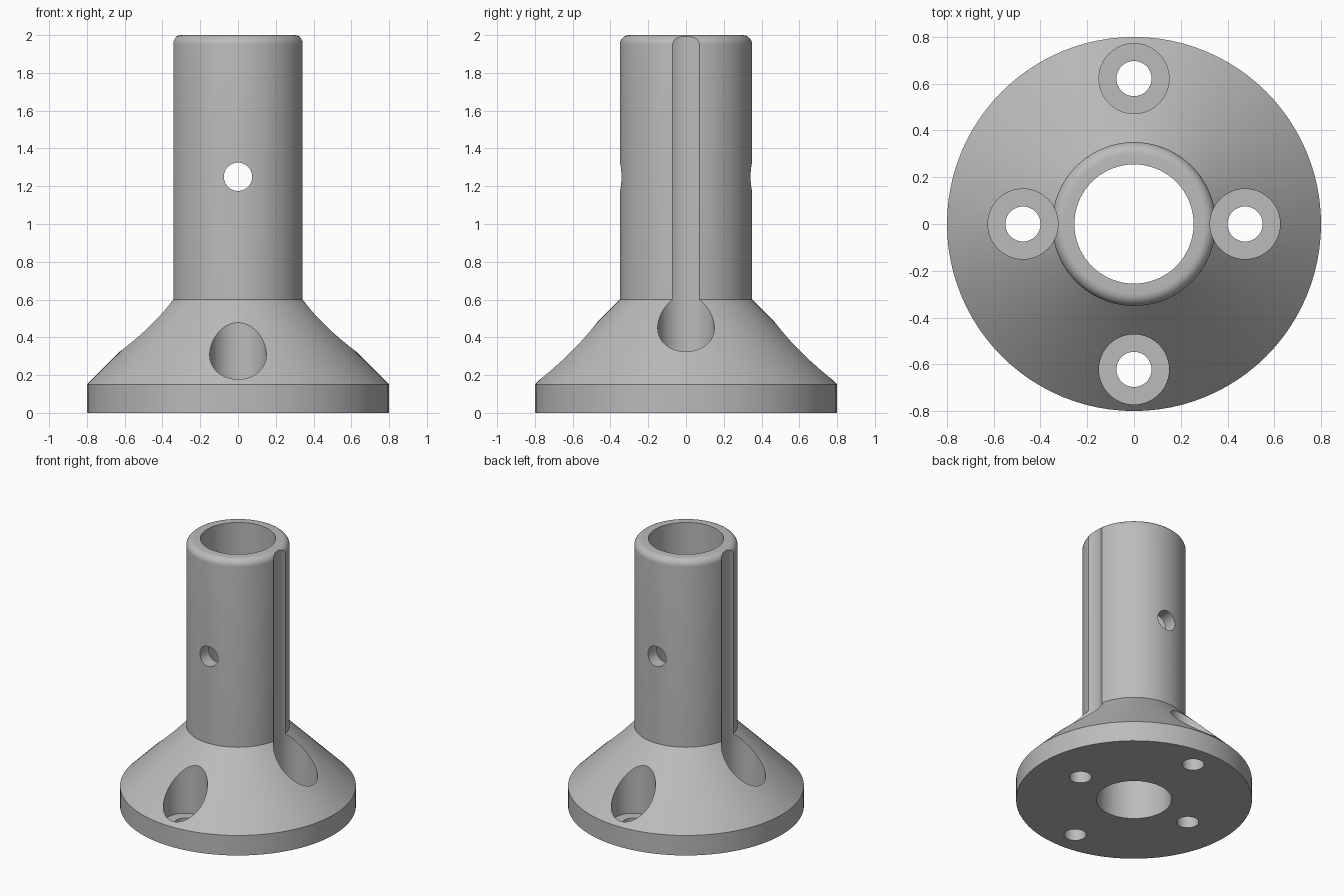
import bpy, bmesh, math
from mathutils import Matrix, Vector

cube = bpy.data.objects.get("Cube")
if cube:
    bpy.data.objects.remove(cube, do_unlink=True)

SEGMENTS = 96
BASE_R, TUBE_R, BORE_R = 0.8, 0.35, 0.255
RIM_Z, NECK_Z, TOP_Z, FILLET = 0.15, 0.6, 2.0, 0.05
SEAT_R, SCREW_R, SEAT_Z = 0.15, 0.075, 0.11

grey = bpy.data.materials.new("plain grey")
grey.use_nodes = True
colour = (0.5, 0.5, 0.5, 1)
grey.diffuse_color = colour
grey.node_tree.nodes["Principled BSDF"].inputs["Base Color"].default_value = colour


def lathe(name, profile):
    """Revolve a closed (radius, height) outline around the z axis."""
    bm = bmesh.new()
    verts = [bm.verts.new((r, 0, z)) for r, z in profile]
    edges = [bm.edges.new((v, verts[i - 1])) for i, v in enumerate(verts)]
    bmesh.ops.spin(bm, geom=verts + edges, axis=(0, 0, 1), cent=(0, 0, 0),
                   angle=math.tau, steps=SEGMENTS, use_merge=True)
    bmesh.ops.remove_doubles(bm, verts=bm.verts, dist=1e-5)
    bmesh.ops.recalc_face_normals(bm, faces=bm.faces)
    mesh = bpy.data.meshes.new(name)
    bm.to_mesh(mesh)
    bm.free()
    obj = bpy.data.objects.new(name, mesh)
    bpy.context.collection.objects.link(obj)
    mesh.materials.append(grey)
    return obj


def drill(target, radius, start, end):
    """Cut a round hole from start to end through the target."""
    start, end = Vector(start), Vector(end)
    axis = end - start
    bpy.ops.mesh.primitive_cylinder_add(vertices=64, radius=radius, depth=axis.length)
    cutter = bpy.context.object
    cutter.name = "hole_cutter"
    cutter.hide_render = True
    turn = axis.to_track_quat('Z', 'Y').to_matrix().to_4x4()
    cutter.matrix_world = Matrix.Translation((start + end) / 2) @ turn
    cutter.data.materials.append(grey)
    bpy.ops.object.select_all(action='DESELECT')
    target.select_set(True)
    bpy.context.view_layer.objects.active = target
    cut = target.modifiers.new("hole", 'BOOLEAN')
    cut.operation, cut.solver, cut.object = 'DIFFERENCE', 'EXACT', cutter
    bpy.ops.object.modifier_apply(modifier=cut.name)
    bpy.data.objects.remove(cutter, do_unlink=True)


# Flange, conical shoulder and tube with a rounded lip, as one turned body
lip = [(TUBE_R - FILLET + FILLET * math.cos(a), TOP_Z - FILLET + FILLET * math.sin(a))
       for a in (math.radians(90 * i / 8) for i in range(9))]
profile = [(BORE_R, 0), (BASE_R, 0), (BASE_R, RIM_Z), (TUBE_R, NECK_Z)]
body = lathe("flanged_tube_stand", profile + lip + [(BORE_R, TOP_Z)])

# Screw holes with deep seats; the side pair also groove the tube
for x, y in ((0.475, 0), (-0.475, 0), (0, 0.622), (0, -0.622)):
    drill(body, SEAT_R, (x, y, SEAT_Z), (x, y, TOP_Z + 0.2))
    drill(body, SCREW_R, (x, y, -0.2), (x, y, SEAT_Z + 0.1))

# Pin hole through the tube, front to back
drill(body, SCREW_R, (0, -0.6, 1.25), (0, 0.6, 1.25))

bpy.ops.object.shade_smooth_by_angle(angle=math.radians(25))
